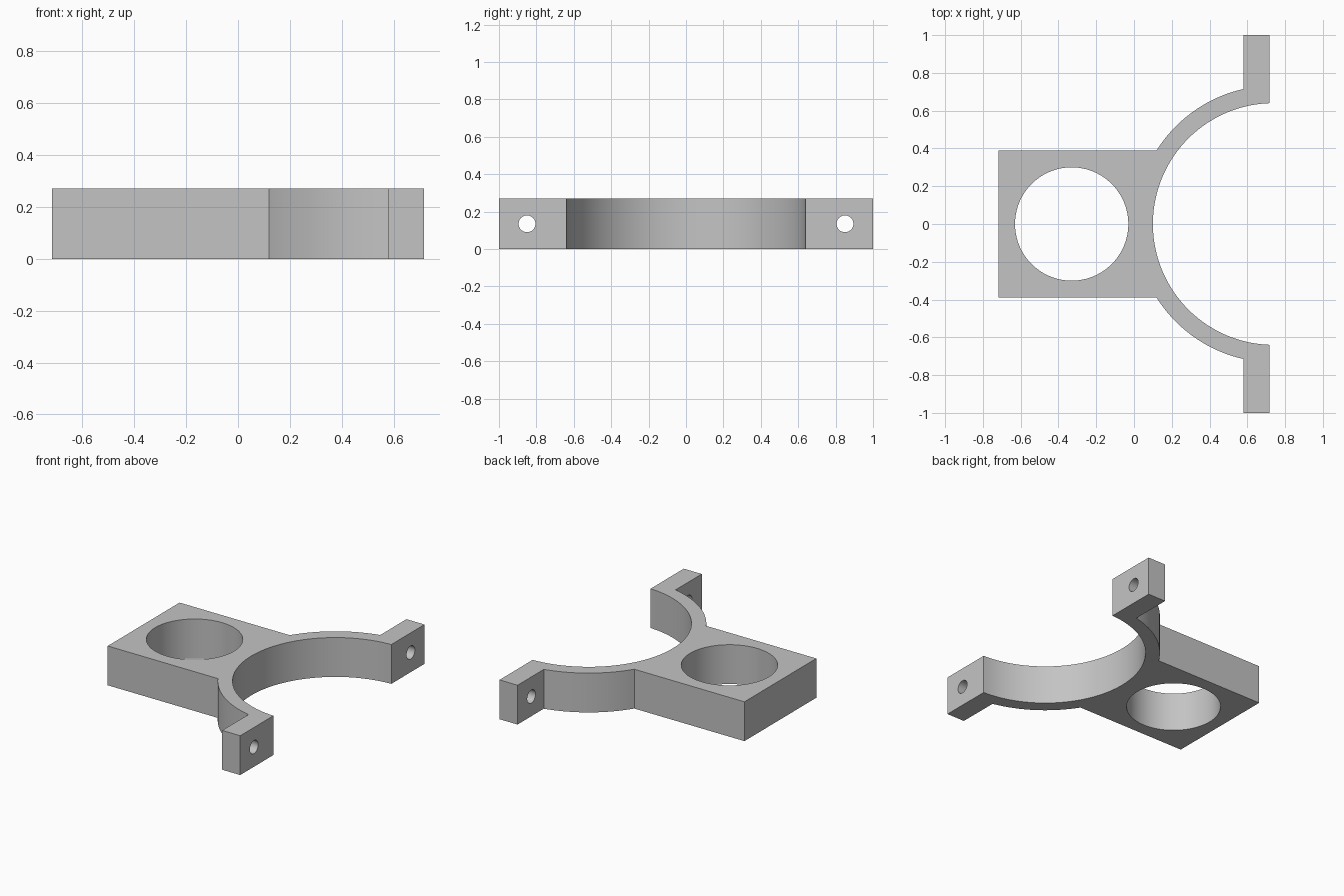
import bpy, bmesh
from math import pi, acos, asin, cos, sin
from mathutils import Matrix

cube = bpy.data.objects.get("Cube")
if cube:
    bpy.data.objects.remove(cube)

HEIGHT = 0.27
END_X = 0.717                        # plate end and flange face
PLATE_Y = 0.39
FLANGE_X = 0.58                      # back of the flanges
SADDLE_X, R_IN, R_OUT = 0.74, 0.64, 0.7325

grey = bpy.data.materials.new("grey")
grey.use_nodes = True
grey.diffuse_color = (0.55, 0.55, 0.55, 1)
grey.node_tree.nodes["Principled BSDF"].inputs["Base Color"].default_value = grey.diffuse_color


def arc(radius, start, end, steps):
    angles = [start + (end - start) * i / steps for i in range(steps + 1)]
    return [(SADDLE_X + radius * cos(a), radius * sin(a)) for a in angles]


def add_object(name, bm):
    bmesh.ops.recalc_face_normals(bm, faces=bm.faces)
    mesh = bpy.data.meshes.new(name)
    bm.to_mesh(mesh)
    bm.free()
    obj = bpy.data.objects.new(name, mesh)
    mesh.materials.append(grey)
    bpy.context.collection.objects.link(obj)
    return obj


def hole_cutter(name, radius, depth, location, axis, segments):
    bm = bmesh.new()
    turn = Matrix.Rotation(pi / 2, 4, "Y") if axis == "X" else Matrix()
    bmesh.ops.create_cone(bm, cap_ends=True, segments=segments, radius1=radius,
                          radius2=radius, depth=depth,
                          matrix=Matrix.Translation(location) @ turn)
    obj = add_object(name, bm)
    obj.hide_render = True
    return obj


# Half outline: saddle arc, flange, outer arc, plate corner; then mirrored
half = arc(R_IN, pi, acos((END_X - SADDLE_X) / R_IN), 48)
half += [(END_X, 1), (FLANGE_X, 1)]
half += arc(R_OUT, acos((FLANGE_X - SADDLE_X) / R_OUT), pi - asin(PLATE_Y / R_OUT), 24)
half.append((-END_X, PLATE_Y))
outline = half + [(x, -y) for x, y in reversed(half[1:])]

# Bracket body
bm = bmesh.new()
base = bm.faces.new([bm.verts.new((x, y, 0)) for x, y in outline])
top = bmesh.ops.extrude_face_region(bm, geom=[base], use_keep_orig=True)["geom"]
bmesh.ops.translate(bm, vec=(0, 0, HEIGHT),
                    verts=[v for v in top if isinstance(v, bmesh.types.BMVert)])
bracket = add_object("clamp_bracket", bm)

# Round plate hole and the two bolt holes
cutters = [hole_cutter("plate_hole_cutter", 0.30, 1, (-0.33, 0, HEIGHT / 2), "Z", 96)]
for side, name in ((1, "back"), (-1, "front")):
    cutters.append(hole_cutter(name + "_bolt_hole_cutter", 0.045, 0.5,
                               (0.65, side * 0.85, HEIGHT / 2), "X", 32))

bpy.ops.object.select_all(action="DESELECT")
bracket.select_set(True)
bpy.context.view_layer.objects.active = bracket
for cutter in cutters:
    cut = bracket.modifiers.new(cutter.name, "BOOLEAN")
    cut.operation = "DIFFERENCE"
    cut.solver = "EXACT"
    cut.object = cutter
    bpy.ops.object.modifier_apply(modifier=cut.name)
    bpy.data.objects.remove(cutter)

bpy.ops.object.shade_smooth_by_angle(angle=pi / 6)
